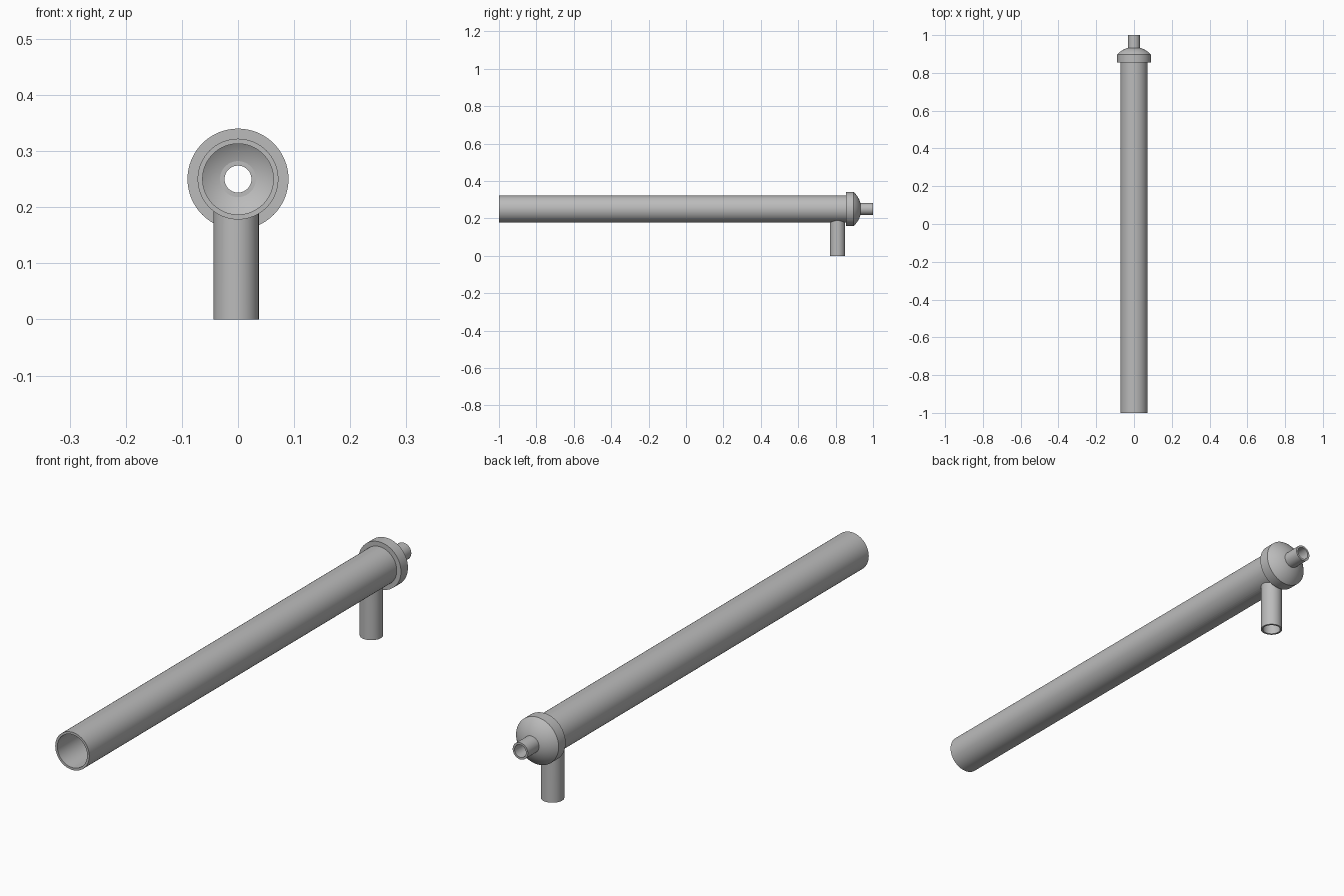
import bpy, bmesh, math
from mathutils import Matrix

if "Cube" in bpy.data.objects:
    bpy.data.objects.remove(bpy.data.objects["Cube"], do_unlink=True)

AXIS_Z = 0.25
SIDES = 64

grey = bpy.data.materials.new("mid grey")
grey.use_nodes = True
colour = (0.5, 0.5, 0.5, 1)
grey.diffuse_color = colour
grey.node_tree.nodes["Principled BSDF"].inputs["Base Color"].default_value = colour

ALONG_Y = Matrix.Translation((0, 0, AXIS_Z)) @ Matrix.Rotation(-math.pi / 2, 4, 'X')


def lathe(name, profile, place):
    """Revolve a closed (radius, height) profile around the local z axis."""
    bm = bmesh.new()
    rings = [[bm.verts.new((r * math.cos(a), r * math.sin(a), h)) for r, h in profile]
             for a in (2 * math.pi * i / SIDES for i in range(SIDES))]
    n = len(profile)
    for i in range(SIDES):
        a, b = rings[i], rings[(i + 1) % SIDES]
        for j in range(n):
            k = (j + 1) % n
            bm.faces.new((a[j], b[j], b[k], a[k]))
    bmesh.ops.recalc_face_normals(bm, faces=bm.faces)
    bm.transform(place)
    mesh = bpy.data.meshes.new(name)
    bm.to_mesh(mesh)
    bm.free()
    mesh.materials.append(grey)
    obj = bpy.data.objects.new(name, mesh)
    bpy.context.collection.objects.link(obj)
    return obj


def tube(name, inner, outer, start, end, place):
    return lathe(name, [(inner, start), (outer, start), (outer, end), (inner, end)], place)


def cut(target, radius, depth, place):
    """Subtract a solid cylinder, then remove the cutter."""
    bm = bmesh.new()
    bmesh.ops.create_cone(bm, cap_ends=True, segments=SIDES, radius1=radius,
                          radius2=radius, depth=depth, matrix=place)
    mesh = bpy.data.meshes.new("cutter")
    bm.to_mesh(mesh)
    bm.free()
    cutter = bpy.data.objects.new("cutter", mesh)
    cutter.hide_render = True
    bpy.context.collection.objects.link(cutter)
    mod = target.modifiers.new("cut", 'BOOLEAN')
    mod.operation, mod.solver, mod.object = 'DIFFERENCE', 'EXACT', cutter
    bpy.context.view_layer.objects.active = target
    bpy.ops.object.modifier_apply(modifier=mod.name)
    bpy.data.objects.remove(cutter, do_unlink=True)


def dome_arc(centre, radius, r_from, r_to, steps=10):
    """Points on a spherical dome between two distances from the axis."""
    a, b = math.asin(r_from / radius), math.asin(r_to / radius)
    angles = [a + (b - a) * i / steps for i in range(steps + 1)]
    return [(radius * math.sin(t), centre + radius * math.cos(t)) for t in angles]


# Long barrel, open at the front
barrel = tube("barrel", 0.063, 0.072, -1, 0.885, ALONG_Y)

# Flanged end cap with a hollow dome
outer_dome = dome_arc(0.816, 0.121, 0.09, 0.028)
inner_dome = dome_arc(0.816, 0.111, 0.028, 0.072)
cap = lathe("end_cap", [(0.072, 0.855), (0.09, 0.855)] + outer_dome + inner_dome, ALONG_Y)

# Small outlet nozzle at the back
nozzle = tube("nozzle", 0.024, 0.032, 0.922, 1, ALONG_Y)

# Side pipe below the barrel, trimmed to the barrel wall
pipe_place = Matrix.Translation((-0.0035, 0.81, 0))
side_pipe = tube("side_pipe", 0.033, 0.0405, 0, 0.22, pipe_place)
cut(side_pipe, 0.068, 1, Matrix.Translation((0, 0.8, AXIS_Z)) @ Matrix.Rotation(math.pi / 2, 4, 'X'))
cut(barrel, 0.033, 0.2, pipe_place @ Matrix.Translation((0, 0, 0.12)))

# Smooth shading with crisp rims
bpy.ops.object.select_all(action='DESELECT')
for part in (barrel, cap, nozzle, side_pipe):
    part.select_set(True)
bpy.context.view_layer.objects.active = barrel
bpy.ops.object.shade_smooth_by_angle(angle=math.radians(30))
